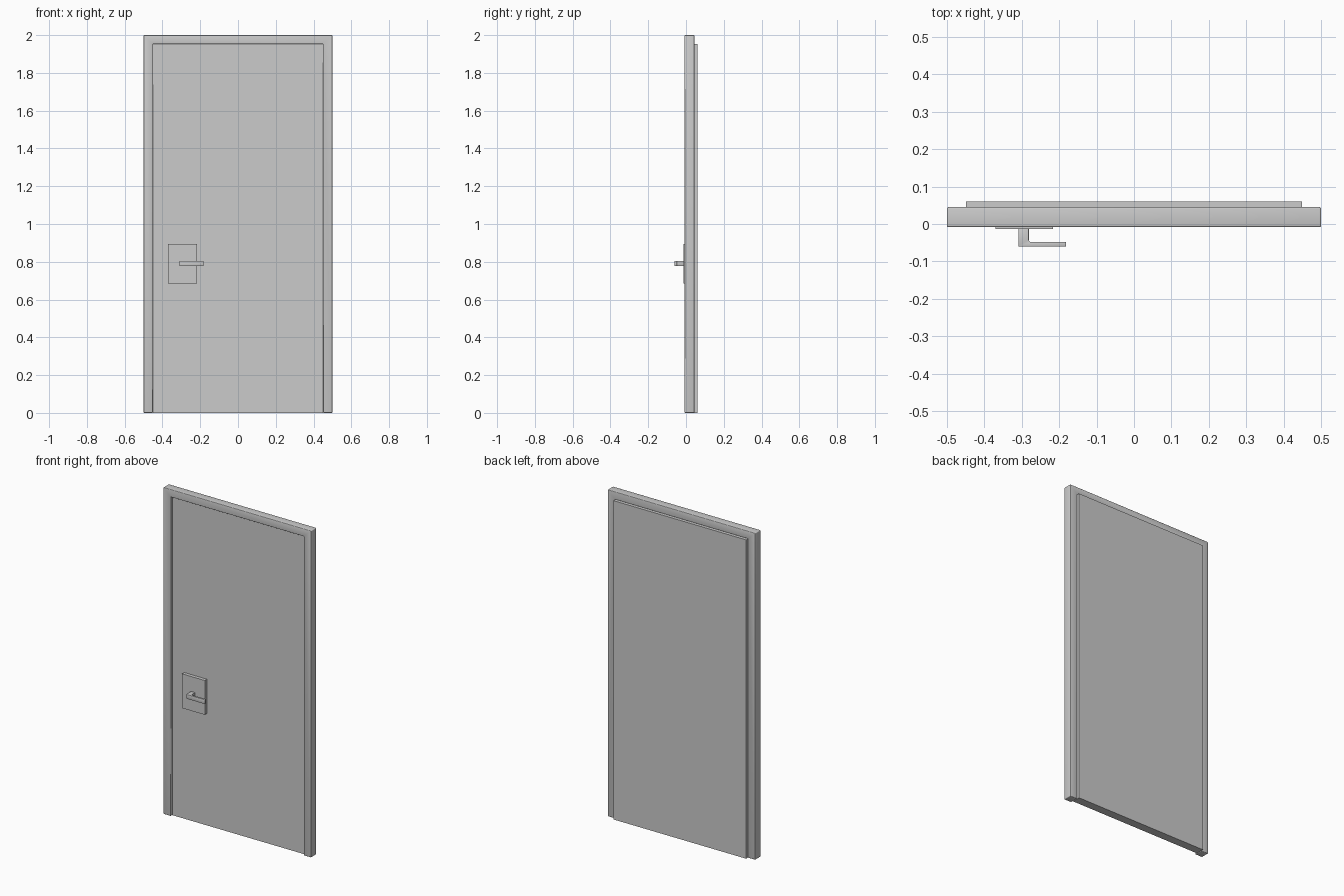
import bpy, bmesh
from mathutils import Vector
from math import sin, cos, pi

if "Cube" in bpy.data.objects:
    bpy.data.objects.remove(bpy.data.objects["Cube"])


def extrude_profile(name, pts, direction, bevel=0.0, segments=3):
    """Closed profile extruded along a direction, with an optional rounded edge."""
    bm = bmesh.new()
    face = bm.faces.new([bm.verts.new(p) for p in pts])
    res = bmesh.ops.extrude_face_region(bm, geom=[face])
    verts = [g for g in res["geom"] if isinstance(g, bmesh.types.BMVert)]
    bmesh.ops.translate(bm, verts=verts, vec=Vector(direction))
    bmesh.ops.recalc_face_normals(bm, faces=bm.faces)
    mesh = bpy.data.meshes.new(name)
    bm.to_mesh(mesh)
    bm.free()
    ob = bpy.data.objects.new(name, mesh)
    bpy.context.collection.objects.link(ob)
    if bevel:
        mod = ob.modifiers.new("rounded_edges", "BEVEL")
        mod.width = bevel
        mod.segments = segments
        mod.limit_method = "ANGLE"
    bpy.ops.object.select_all(action="DESELECT")
    ob.select_set(True)
    bpy.context.view_layer.objects.active = ob
    if bevel:
        bpy.ops.object.modifier_apply(modifier="rounded_edges")
        bpy.ops.object.shade_smooth_by_angle()
    return ob


def slab(name, x0, x1, y0, y1, z0, z1):
    pts = [(x0, y0, z0), (x1, y0, z0), (x1, y0, z1), (x0, y0, z1)]
    return extrude_profile(name, pts, (0, y1 - y0, 0))


# Door frame: upside-down U with softened edges
right = [(0.45, 0), (0.5, 0), (0.5, 2.0)]
left = [(-0.5, 2.0), (-0.5, 0), (-0.45, 0)]
opening = [(-0.45, 1.953), (0.45, 1.953)]
frame_pts = [(x, -0.008, z) for x, z in right + left + opening]
extrude_profile("door_frame", frame_pts, (0, 0.053, 0), bevel=0.004)

# Door leaf: recessed at the front, standing proud at the back
slab("door_leaf", -0.449, 0.449, 0.008, 0.06, 0.0, 1.952)

# Lock plate
slab("lock_plate", -0.37, -0.216, -0.013, 0.009, 0.685, 0.895)

# Handle: L-shaped stem and lever with a filleted inner corner
r = 0.006
cx, cy = -0.281 + r, -0.048 + r
fillet = [(cx - r * sin(a), cy - r * cos(a)) for a in [i * pi / 8 for i in range(5)]]
outline = [(-0.309, -0.012), (-0.309, -0.06), (-0.182, -0.06), (-0.182, -0.048)]
outline += fillet + [(-0.281, -0.012)]
extrude_profile("handle", [(x, y, 0.777) for x, y in outline], (0, 0, 0.027), bevel=0.0015, segments=2)
